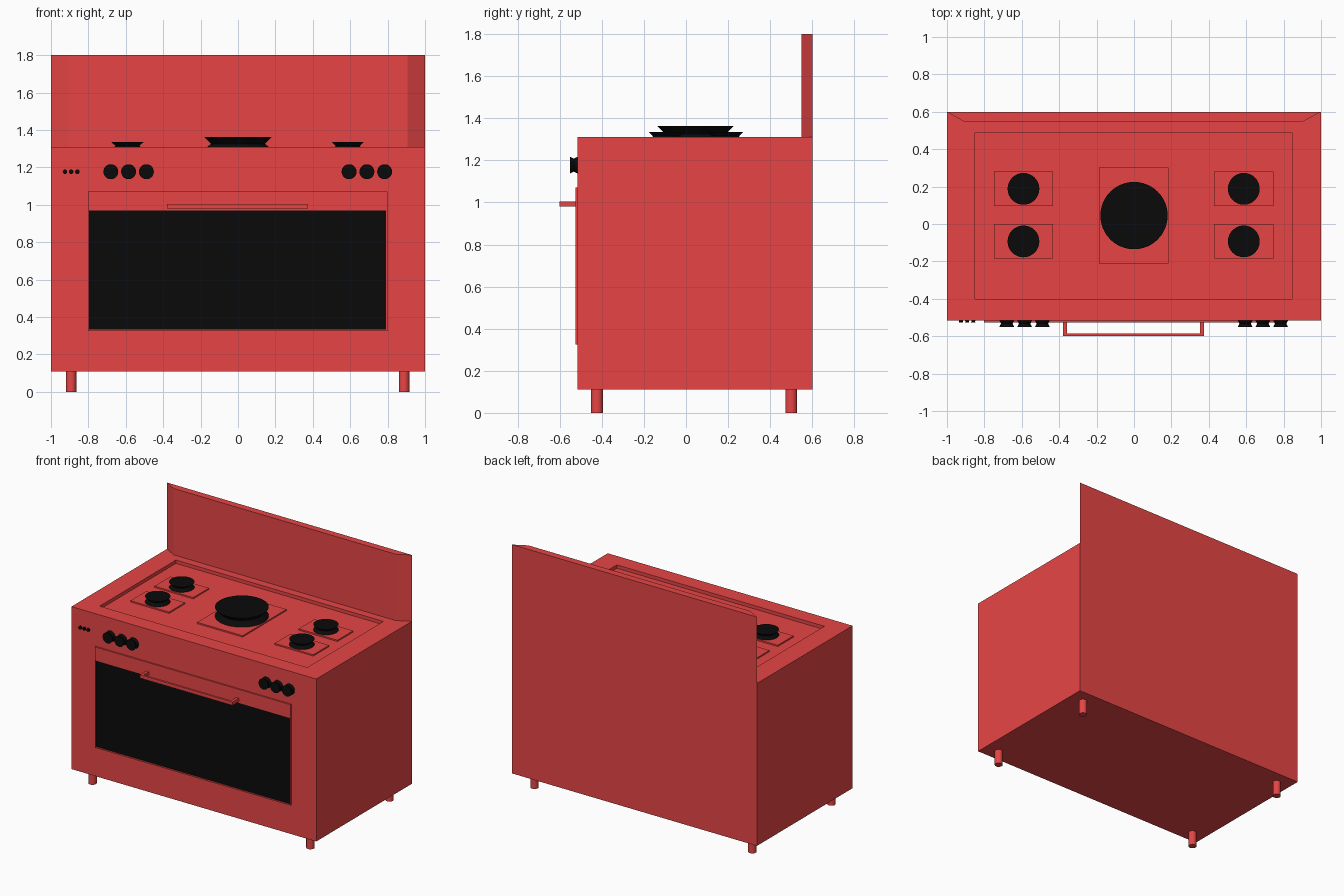
import bpy, bmesh, math
from mathutils import Vector, Matrix

if "Cube" in bpy.data.objects:
    bpy.data.objects.remove(bpy.data.objects["Cube"])


def material(name, rgb):
    m = bpy.data.materials.new(name)
    m.diffuse_color = (*rgb, 1)
    m.use_nodes = True
    m.node_tree.nodes["Principled BSDF"].inputs["Base Color"].default_value = m.diffuse_color
    return m


RED = material("red_enamel", (0.80, 0.06, 0.06))
BLACK = material("black", (0.003, 0.003, 0.003))


def finish(bm, name, mat):
    bmesh.ops.recalc_face_normals(bm, faces=bm.faces)
    me = bpy.data.meshes.new(name)
    bm.to_mesh(me)
    bm.free()
    ob = bpy.data.objects.new(name, me)
    bpy.context.collection.objects.link(ob)
    me.materials.append(mat)
    return ob


def add_box(bm, lo, hi):
    lo, hi = Vector(lo), Vector(hi)
    mat = Matrix.Translation((lo + hi) / 2) @ Matrix.Diagonal((*(hi - lo), 1))
    bmesh.ops.create_cube(bm, size=1, matrix=mat)


def box(name, lo, hi, mat=RED):
    bm = bmesh.new()
    add_box(bm, lo, hi)
    return finish(bm, name, mat)


def recessed_box(name, lo, hi, normal, rect, depth):
    """Box with a rectangular pocket; rect = (lo, hi) on the two in-plane axes."""
    bm = bmesh.new()
    add_box(bm, lo, hi)
    normal = Vector(normal)
    bm.normal_update()
    face = max(bm.faces, key=lambda f: f.normal.dot(normal))
    bmesh.ops.inset_individual(bm, faces=[face], thickness=0.02)
    axes = [i for i in range(3) if abs(normal[i]) < 0.5]
    mid = face.calc_center_median()
    for v in face.verts:
        for k, i in enumerate(axes):
            v.co[i] = rect[0][k] if v.co[i] < mid[i] else rect[1][k]
    pocket = bmesh.ops.extrude_discrete_faces(bm, faces=[face])["faces"][0]
    bmesh.ops.translate(bm, verts=pocket.verts, vec=-normal * depth)
    return finish(bm, name, RED)


def turned(name, profile, loc, mat, sides=32, facing_front=False):
    """Solid of rings (radius, height) stacked along z, or along -y."""
    bm = bmesh.new()
    rings = [[bm.verts.new((r * math.cos(a), r * math.sin(a), h))
              for a in (2 * math.pi * i / sides for i in range(sides))]
             for r, h in profile]
    for a, b in zip(rings, rings[1:]):
        for i in range(sides):
            j = (i + 1) % sides
            bm.faces.new((a[i], a[j], b[j], b[i])).smooth = True
    bm.faces.new(rings[0][::-1])
    bm.faces.new(rings[-1])
    if facing_front:
        bm.transform(Matrix.Rotation(math.pi / 2, 4, 'X'))
    ob = finish(bm, name, mat)
    ob.data.set_sharp_from_angle(angle=math.radians(30))
    ob.location = loc
    return ob


# body with sunken cooktop
FRONT, TOP, FLOOR = -0.515, 1.31, 1.285
recessed_box("body", (-1, FRONT, 0.11), (1, 0.6, TOP), (0, 0, 1),
             ((-0.85, -0.4), (0.845, 0.49)), TOP - FLOOR)

# splashback, bevelled towards the front at both ends
bm = bmesh.new()
outline = [(-1, 0.6), (-0.91, 0.548), (0.905, 0.548), (1, 0.6)]
base = bm.faces.new([bm.verts.new((x, y, TOP)) for x, y in outline])
top = bmesh.ops.extrude_face_region(bm, geom=[base])["geom"]
bmesh.ops.translate(bm, vec=(0, 0, 1.8 - TOP),
                    verts=[g for g in top if isinstance(g, bmesh.types.BMVert)])
finish(bm, "splashback", RED)

# burners on raised plates: (x, y) of centre
PLATE = FLOOR + 0.01
for side, x in (("left", -0.591), ("right", 0.587)):
    for row, y in (("front", -0.093), ("back", 0.188)):
        box(f"{side}_{row}_plate", (x - 0.158, y - 0.092, FLOOR - 0.005),
            (x + 0.158, y + 0.092, PLATE))
        turned(f"{side}_{row}_burner",
               [(0.085, 0), (0.064, 0.02), (0.085, 1.335 - PLATE)],
               (x, y, PLATE), BLACK)
box("centre_plate", (-0.187, -0.21, FLOOR - 0.005), (0.185, 0.302, PLATE))
turned("centre_burner", [(0.18, 0), (0.145, 0.031), (0.18, 1.362 - PLATE)],
       (0, 0.045, PLATE), BLACK, 48)

# control knobs and indicator buttons
for i, x in enumerate((-0.68, -0.585, -0.49, 0.594, 0.689, 0.784)):
    turned(f"knob_{i + 1}", [(0.04, 0), (0.031, 0.018), (0.04, 0.036)],
           (x, FRONT, 1.177), BLACK, 32, True)
for i, x in enumerate((-0.925, -0.892, -0.859)):
    turned(f"button_{i + 1}", [(0.012, 0), (0.009, 0.006), (0.012, 0.012)],
           (x, FRONT, 1.177), BLACK, 24, True)

# oven door with a nearly full-width window
DOOR = -0.526
recessed_box("oven_door", (-0.802, DOOR, 0.325), (0.798, FRONT, 1.07), (0, -1, 0),
             ((-0.796, 0.334), (0.792, 0.97)), 0.006)
box("oven_window", (-0.796, DOOR + 0.003, 0.334), (0.792, DOOR + 0.007, 0.97), BLACK)

# door handle: bar with two arms, drawn as a U outline and extruded
bm = bmesh.new()
u = [(-0.38, DOOR), (-0.38, -0.6), (0.375, -0.6), (0.375, DOOR),
     (0.354, DOOR), (0.354, -0.585), (-0.359, -0.585), (-0.359, DOOR)]
base = bm.faces.new([bm.verts.new((x, y, 0.98)) for x, y in u])
top = bmesh.ops.extrude_face_region(bm, geom=[base])["geom"]
bmesh.ops.translate(bm, vec=(0, 0, 0.025),
                    verts=[g for g in top if isinstance(g, bmesh.types.BMVert)])
finish(bm, "door_handle", RED)

# legs
for side, x in (("left", -0.892), ("right", 0.888)):
    for row, y in (("front", -0.423), ("back", 0.5)):
        turned(f"{row}_{side}_leg", [(0.028, 0), (0.028, 0.11)], (x, y, 0), RED)
